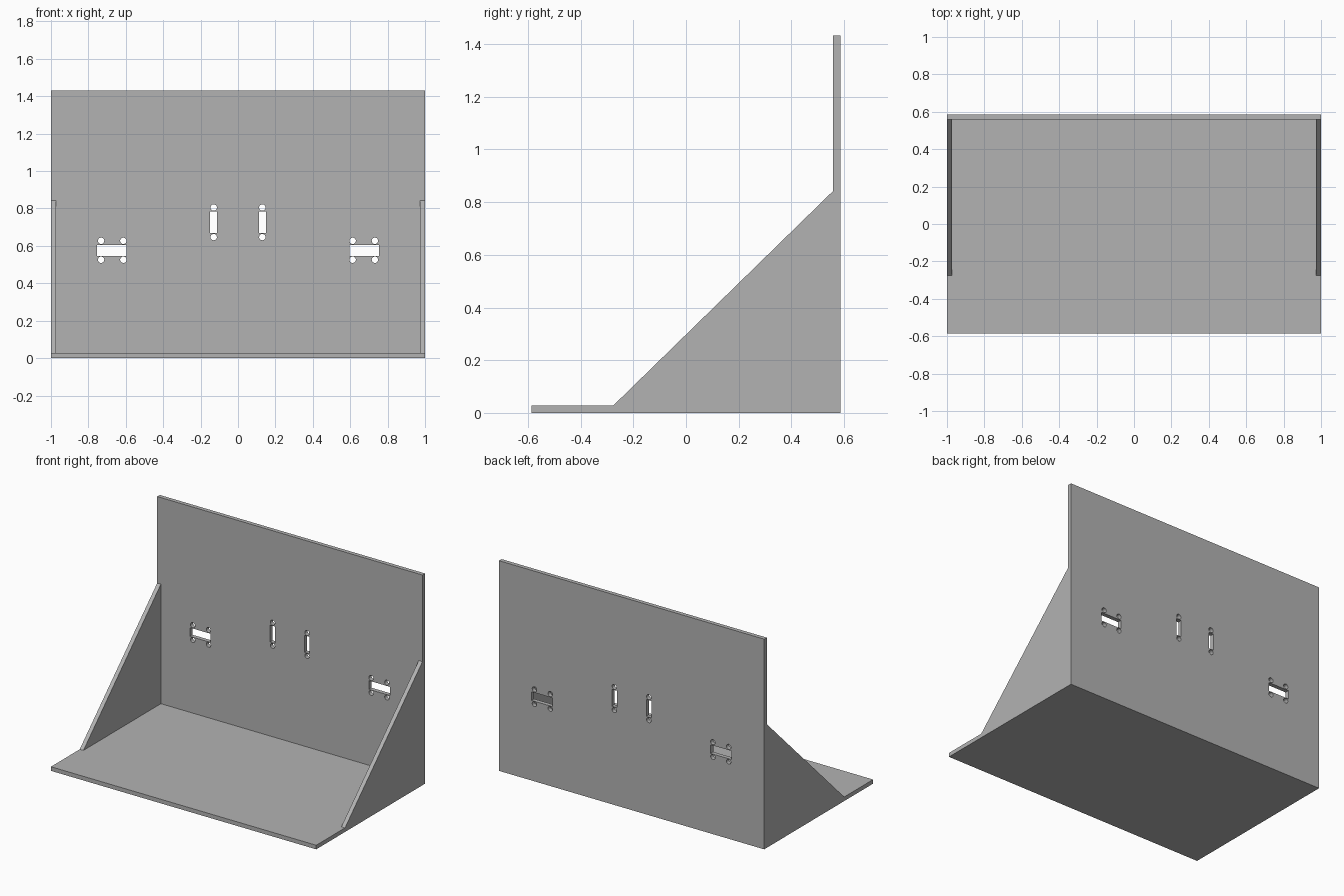
import bpy, bmesh
from mathutils import Matrix, Vector

cube = bpy.data.objects.get("Cube")
if cube:
    bpy.data.objects.remove(cube, do_unlink=True)

HALF_W, HALF_D, HEIGHT, T = 1.0, 0.586, 1.432, 0.028
WALL_Y = HALF_D - T

grey = bpy.data.materials.new("plain grey")
grey.use_nodes = True
colour = (0.45, 0.45, 0.45, 1)
grey.diffuse_color = colour
grey.node_tree.nodes["Principled BSDF"].inputs["Base Color"].default_value = colour


def add_object(name, bm):
    bmesh.ops.recalc_face_normals(bm, faces=bm.faces)
    mesh = bpy.data.meshes.new(name)
    bm.to_mesh(mesh)
    bm.free()
    mesh.materials.append(grey)
    obj = bpy.data.objects.new(name, mesh)
    bpy.context.collection.objects.link(obj)
    return obj


def add_box(bm, low, high):
    low, high = Vector(low), Vector(high)
    place = Matrix.Translation((low + high) / 2) @ Matrix.Diagonal((high - low).to_4d())
    bmesh.ops.create_cube(bm, size=1, matrix=place)


def add_hole(bm, x, z):
    place = Matrix.Translation((x, WALL_Y + T / 2, z)) @ Matrix.Rotation(1.5707963, 4, 'X')
    bmesh.ops.create_cone(bm, cap_ends=True, segments=32, radius1=0.017,
                          radius2=0.017, depth=4 * T, matrix=place)


def add_slot(bm, x, z, w, h):
    add_box(bm, (x - w / 2, WALL_Y - T, z - h / 2), (x + w / 2, HALF_D + T, z + h / 2))


# Floor panel
bm = bmesh.new()
add_box(bm, (-HALF_W, -HALF_D, 0), (HALF_W, WALL_Y, T))
add_object("base_panel", bm)

# Upright panel
bm = bmesh.new()
add_box(bm, (-HALF_W, WALL_Y, 0), (HALF_W, HALF_D, HEIGHT))
wall = add_object("back_panel", bm)

# Mirrored slots and round holes through the upright panel
bm = bmesh.new()
for side in (-1, 1):
    add_slot(bm, side * 0.675, 0.575, 0.157, 0.059)
    for x in (0.613, 0.732):
        for z in (0.526, 0.627):
            add_hole(bm, side * x, z)
    add_slot(bm, side * 0.13, 0.726, 0.038, 0.115)
    for z in (0.647, 0.805):
        add_hole(bm, side * 0.13, z)
cutter = add_object("slot_cutter", bm)
cutter.hide_render = True
cutter.hide_viewport = True

cut = wall.modifiers.new("slots", 'BOOLEAN')
cut.operation = 'DIFFERENCE'
cut.solver = 'EXACT'
cut.object = cutter
bpy.context.view_layer.update()
cut_mesh = bpy.data.meshes.new_from_object(
    wall.evaluated_get(bpy.context.evaluated_depsgraph_get()))
wall.modifiers.clear()
wall.data = cut_mesh
bpy.data.objects.remove(cutter, do_unlink=True)

# Triangular side braces
for name, x in (("right_brace", -HALF_W), ("left_brace", HALF_W - T)):
    bm = bmesh.new()
    profile = [(-0.276, T), (WALL_Y, T), (WALL_Y, 0.842)]
    face = bm.faces.new([bm.verts.new((x, y, z)) for y, z in profile])
    solid = bmesh.ops.extrude_face_region(bm, geom=[face])
    moved = [v for v in solid["geom"] if isinstance(v, bmesh.types.BMVert)]
    bmesh.ops.translate(bm, verts=moved, vec=(T, 0, 0))
    add_object(name, bm)
